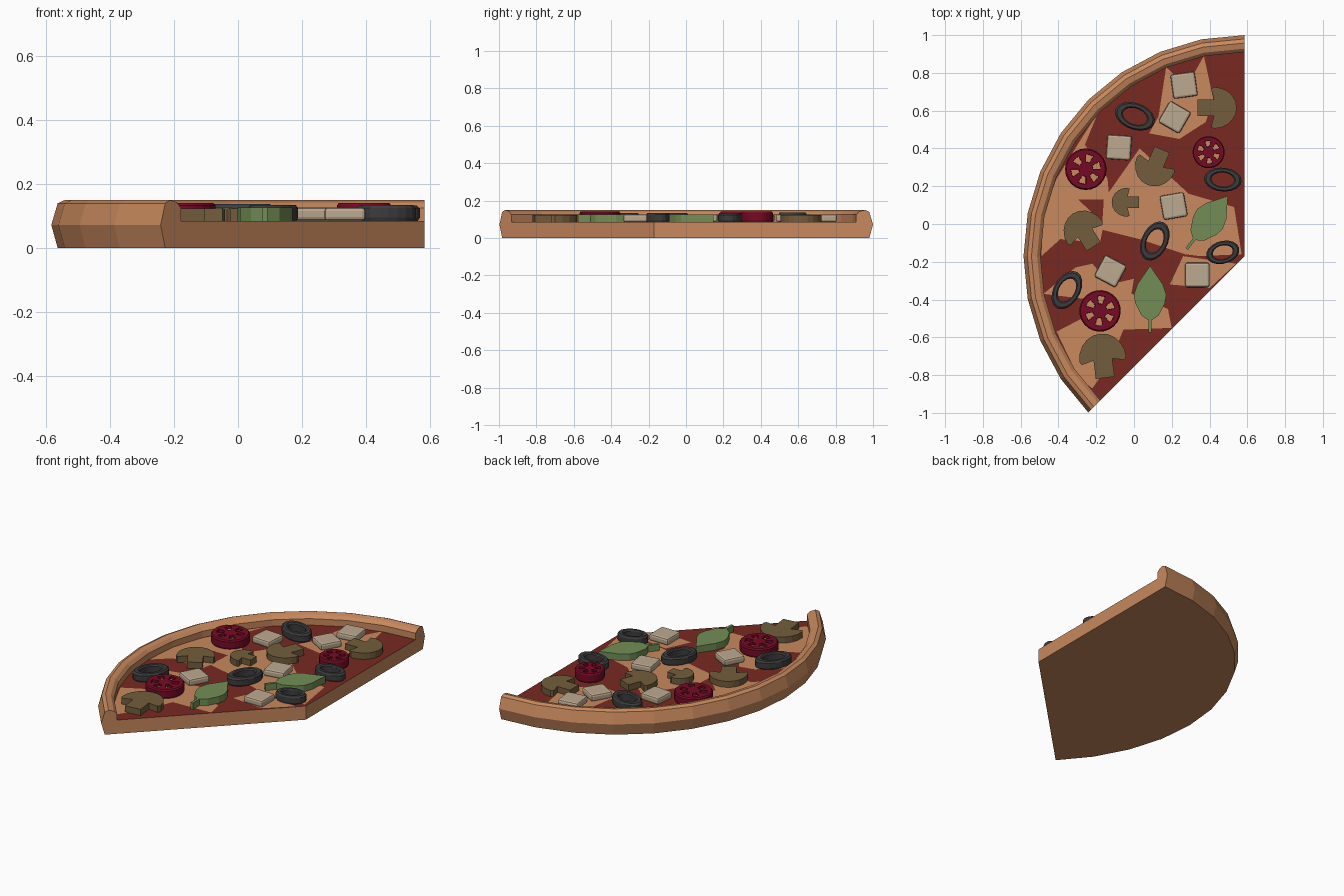
import bpy, bmesh, math
from math import cos, sin, pi, radians

if "Cube" in bpy.data.objects:
    bpy.data.objects.remove(bpy.data.objects["Cube"])

APEX = (0.585, -0.17)
Z = 0.085  # height of the sauce surface


def material(name, rgb):
    m = bpy.data.materials.new(name)
    m.diffuse_color = (*rgb, 1)
    m.use_nodes = True
    m.node_tree.nodes["Principled BSDF"].inputs["Base Color"].default_value = m.diffuse_color
    return m


CRUST = material("crust", (0.58, 0.25, 0.11))
SAUCE = material("sauce", (0.19, 0.022, 0.015))
TOMATO = material("tomato", (0.18, 0.003, 0.018))
MUSHROOM = material("mushroom", (0.17, 0.11, 0.045))
OLIVE = material("olive", (0.045, 0.045, 0.048))
CUBE = material("cheese_cube", (0.50, 0.40, 0.28))
LEAF = material("leaf", (0.17, 0.27, 0.09))


def finish(bm, name, mats, loc=(0, 0, 0), angle=0):
    bmesh.ops.recalc_face_normals(bm, faces=bm.faces)
    me = bpy.data.meshes.new(name)
    bm.to_mesh(me)
    bm.free()
    for m in mats:
        me.materials.append(m)
    ob = bpy.data.objects.new(name, me)
    ob.location = loc
    ob.rotation_euler.z = radians(angle)
    bpy.context.collection.objects.link(ob)
    return ob


def prism(bm, pts, height):
    """Extrude a flat outline upward."""
    lo = [bm.verts.new((x, y, 0)) for x, y in pts]
    hi = [bm.verts.new((x, y, height)) for x, y in pts]
    n = len(pts)
    bm.faces.new(lo[::-1])
    bm.faces.new(hi)
    for i in range(n):
        j = (i + 1) % n
        bm.faces.new((lo[i], lo[j], hi[j], hi[i]))


# Slice base: crust profile swept over 135 degrees
profile = [(1.15, 0), (1.17, 0.072), (1.15, 0.14), (1.128, 0.15),
           (1.098, 0.143), (1.08, 0.125), (1.08, Z)]
bm = bmesh.new()
c_lo, c_hi = bm.verts.new((0, 0, 0)), bm.verts.new((0, 0, Z))
rings = []
for i in range(13):
    a = radians(90 + 11.25 * i)
    rings.append([bm.verts.new((r * cos(a), r * sin(a), z)) for r, z in profile])
for p, q in zip(rings, rings[1:]):
    bm.faces.new((c_lo, q[0], p[0]))
    bm.faces.new((c_hi, p[-1], q[-1])).material_index = 1
    for k in range(len(profile) - 1):
        bm.faces.new((p[k], q[k], q[k + 1], p[k + 1]))
for end in (rings[0], rings[-1]):
    bm.faces.new([c_lo] + end + [c_hi])
finish(bm, "slice_base", [CRUST, SAUCE], (*APEX, 0))

# Melted cheese patches, outlines in hundredths of a unit
patches = [
    [(17, 83), (28, 73), (37, 89), (42, 66), (38, 54), (24, 45), (8, 48), (13, 57)],
    [(-19, 59), (-28, 45), (-41, 24), (-31, 13), (-13, 13), (-14, 24), (-26, 42)],
    [(-41, 24), (-48, 5), (-49, -17), (-39, -8), (-18, -10), (-16, 0)],
    [(-16, 13), (3, 40), (29, 16), (53, 9), (57, -16), (35, -17), (27, -16), (3, -8), (-17, -3)],
    [(-48, -37), (-31, -23), (-22, -21), (-13, -32), (0, -29), (-7, -56), (20, -55),
     (18, -45), (27, -17), (35, -17), (55, -20), (40, -32), (20, -55), (-7, -56),
     (-17, -66), (-41, -58), (-18, -54), (-27, -38)][:8],
    [(-41, -57), (-18, -45), (0, -29), (-4, -52), (-13, -74), (-22, -87), (-29, -82)],
    [(26, -17), (54, -21), (40, -34), (19, -32)],
]
bm = bmesh.new()
for pts in patches:
    bm.faces.new([bm.verts.new((x / 100, y / 100, 0)) for x, y in pts])
bmesh.ops.triangulate(bm, faces=bm.faces)
ob = finish(bm, "cheese_patches", [CRUST], (0, 0, Z + 0.0015))

# Olive rings: swept ring profile, stretched to an oval
for i, (x, y, rx, ry, ang, h) in enumerate([
        (0.005, 0.57, 0.11, 0.07, -20, 0.052), (0.47, 0.235, 0.10, 0.063, -5, 0.048),
        (0.11, -0.09, 0.11, 0.07, 65, 0.05), (0.47, -0.15, 0.09, 0.06, 15, 0.05),
        (-0.355, -0.35, 0.11, 0.07, 60, 0.05)]):
    bm = bmesh.new()
    prof = [(0.94, 0), (1, 0.2), (1, 0.8), (0.9, 1), (0.68, 1), (0.6, 0.85), (0.6, 0)]
    n = 18
    rs = [[bm.verts.new((rx * r * cos(2 * pi * k / n), ry * r * sin(2 * pi * k / n), h * z))
           for r, z in prof] for k in range(n)]
    for k in range(n):
        p, q = rs[k], rs[(k + 1) % n]
        for m in range(len(prof)):
            j = (m + 1) % len(prof)
            bm.faces.new((p[m], q[m], q[j], p[j]))
    finish(bm, f"olive_ring_{i}", [OLIVE], (x, y, Z), ang)

# Tomato slices: discs with six recessed seed pockets
for i, (x, y, r, ang) in enumerate([(-0.255, 0.29, 0.11, 0), (0.395, 0.38, 0.085, 20),
                                    (-0.18, -0.46, 0.11, 10)]):
    h, n = 0.056, 24
    bm = bmesh.new()
    lv = [(0.96, 0), (1, 0.012), (1, h - 0.008), (0.94, h), (0.72, h), (0.34, h)]
    rs = [[bm.verts.new((r * a * cos(2 * pi * k / n), r * a * sin(2 * pi * k / n), z))
           for a, z in lv] for k in range(n)]
    pockets = [[] for _ in range(6)]
    for k in range(n):
        p, q = rs[k], rs[(k + 1) % n]
        for m in range(len(lv) - 1):
            f = bm.faces.new((p[m], q[m], q[m + 1], p[m + 1]))
            if m == 4 and k % 4 in (0, 1):
                pockets[k // 4].append(f)
    bm.faces.new([p[-1] for p in rs])
    bm.faces.new([p[0] for p in rs[::-1]])
    bmesh.ops.recalc_face_normals(bm, faces=bm.faces)
    for fs in pockets:
        bmesh.ops.inset_region(bm, faces=fs, thickness=0.001, depth=-0.015)
        for f in fs:
            f.material_index = 1
    finish(bm, f"tomato_slice_{i}", [TOMATO, CRUST], (x, y, Z), ang)

# Mushroom slices: domed cap with a stem pointing along the given angle
for i, (x, y, r, ang) in enumerate([(0.425, 0.615, 0.11, 180), (0.115, 0.315, 0.108, 67),
                                    (-0.035, 0.115, 0.077, 0), (-0.26, -0.045, 0.11, -58),
                                    (-0.165, -0.715, 0.125, -83)]):
    pts = [(0.15, 1 * -0.92), (0.02, -0.4), (0.8, -0.4), (0.8, 0.4), (0.02, 0.4), (0.15, 0.92)]
    pts += [(1.08 * cos(t), sin(t)) for t in (radians(90 + 18 * k) for k in range(11))]
    bm = bmesh.new()
    prism(bm, [(r * a, r * b) for a, b in pts], 0.039)
    finish(bm, f"mushroom_slice_{i}", [MUSHROOM], (x, y, Z), ang)

# Cheese cubes: bevelled blocks
for i, (x, y, ang) in enumerate([(0.265, 0.735, 8), (0.215, 0.565, -30), (-0.08, 0.405, -4),
                                 (0.21, 0.095, 10), (-0.125, -0.25, -28), (0.335, -0.27, 0)]):
    bm = bmesh.new()
    s = 0.065
    prism(bm, [(-s, -s), (s, -s), (s, s), (-s, s)], 0.042)
    bmesh.ops.bevel(bm, geom=bm.edges[:], offset=0.012, segments=2, profile=0.5,
                    affect='EDGES')
    finish(bm, f"cheese_cube_{i}", [CUBE], (x, y, Z), ang)

# Herb leaves: mirrored outline with a short stalk, tip along +y
half = [(0.008, -0.205), (0.008, -0.14), (0.045, -0.115), (0.078, -0.05), (0.086, -0.005),
        (0.068, 0.05), (0.03, 0.105)]
outline = half + [(0, 0.15)] + [(-x, y) for x, y in reversed(half)]
for i, (x, y, ang) in enumerate([(0.405, 0.03, -38), (0.085, -0.37, 0)]):
    bm = bmesh.new()
    prism(bm, outline, 0.042)
    finish(bm, f"herb_leaf_{i}", [LEAF], (x, y, Z), ang)
